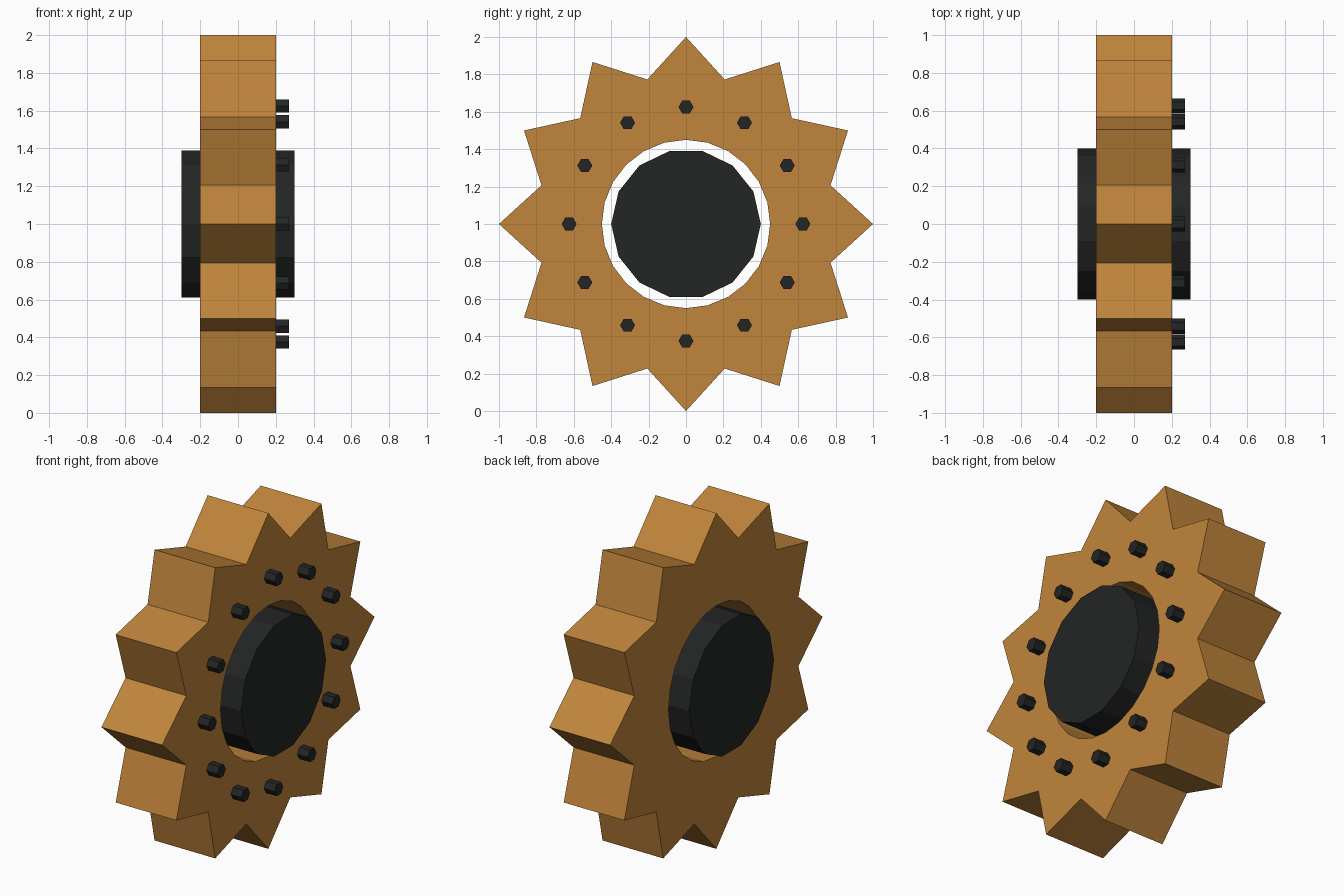
import bpy, bmesh
from math import sin, cos, pi
from mathutils import Matrix, Vector

if "Cube" in bpy.data.objects:
    bpy.data.objects.remove(bpy.data.objects["Cube"])

CENTRE = Vector((0, 0, 1))


def material(name, colour):
    m = bpy.data.materials.new(name)
    m.diffuse_color = (*colour, 1)
    m.use_nodes = True
    m.node_tree.nodes["Principled BSDF"].inputs["Base Color"].default_value = m.diffuse_color
    return m


def finish(name, bm, mat):
    bmesh.ops.recalc_face_normals(bm, faces=bm.faces)
    mesh = bpy.data.meshes.new(name)
    bm.to_mesh(mesh)
    bm.free()
    mesh.materials.append(mat)
    ob = bpy.data.objects.new(name, mesh)
    bpy.context.collection.objects.link(ob)
    return ob


def prism(name, sides, radius, x0, x1, y, z, mat):
    """Regular prism along x, with one corner pointing to +y."""
    bm = bmesh.new()
    ring = [bm.verts.new((x0, y + radius * cos(2 * pi * i / sides),
                          z + radius * sin(2 * pi * i / sides))) for i in range(sides)]
    face = bm.faces.new(ring)
    ext = bmesh.ops.extrude_face_region(bm, geom=[face], use_keep_orig=True)
    moved = [v for v in ext["geom"] if isinstance(v, bmesh.types.BMVert)]
    bmesh.ops.translate(bm, verts=moved, vec=(x1 - x0, 0, 0))
    return finish(name, bm, mat)


wood = material("ochre", (0.53, 0.235, 0.045))
black = material("black", (0.017, 0.019, 0.018))

# Toothed ring: 24 outer points alternate tip and valley around a 24-sided bore
bm = bmesh.new()
loops = []
for x, inner in ((-0.2, False), (0.2, False), (0.2, True), (-0.2, True)):
    loop = []
    for i in range(24):
        a = 2 * pi * i / 24
        r = 0.45 if inner else (0.8 if i % 2 else 1.0)
        loop.append(bm.verts.new(CENTRE + Vector((x, r * cos(a), r * sin(a)))))
    loops.append(loop)
for k in range(4):
    p, q = loops[k], loops[(k + 1) % 4]
    for i in range(24):
        j = (i + 1) % 24
        bm.faces.new((p[i], p[j], q[j], q[i]))
finish("toothed_ring", bm, wood)

# Axle through the bore
prism("axle", 14, 0.4, -0.3, 0.3, 0, 1, black)

# Bolts on the right face, one per tooth
for i in range(12):
    a = 2 * pi * i / 12
    prism(f"bolt_{i + 1}", 6, 0.04, 0.13, 0.27,
          0.625 * cos(a), 1 + 0.625 * sin(a), black)
